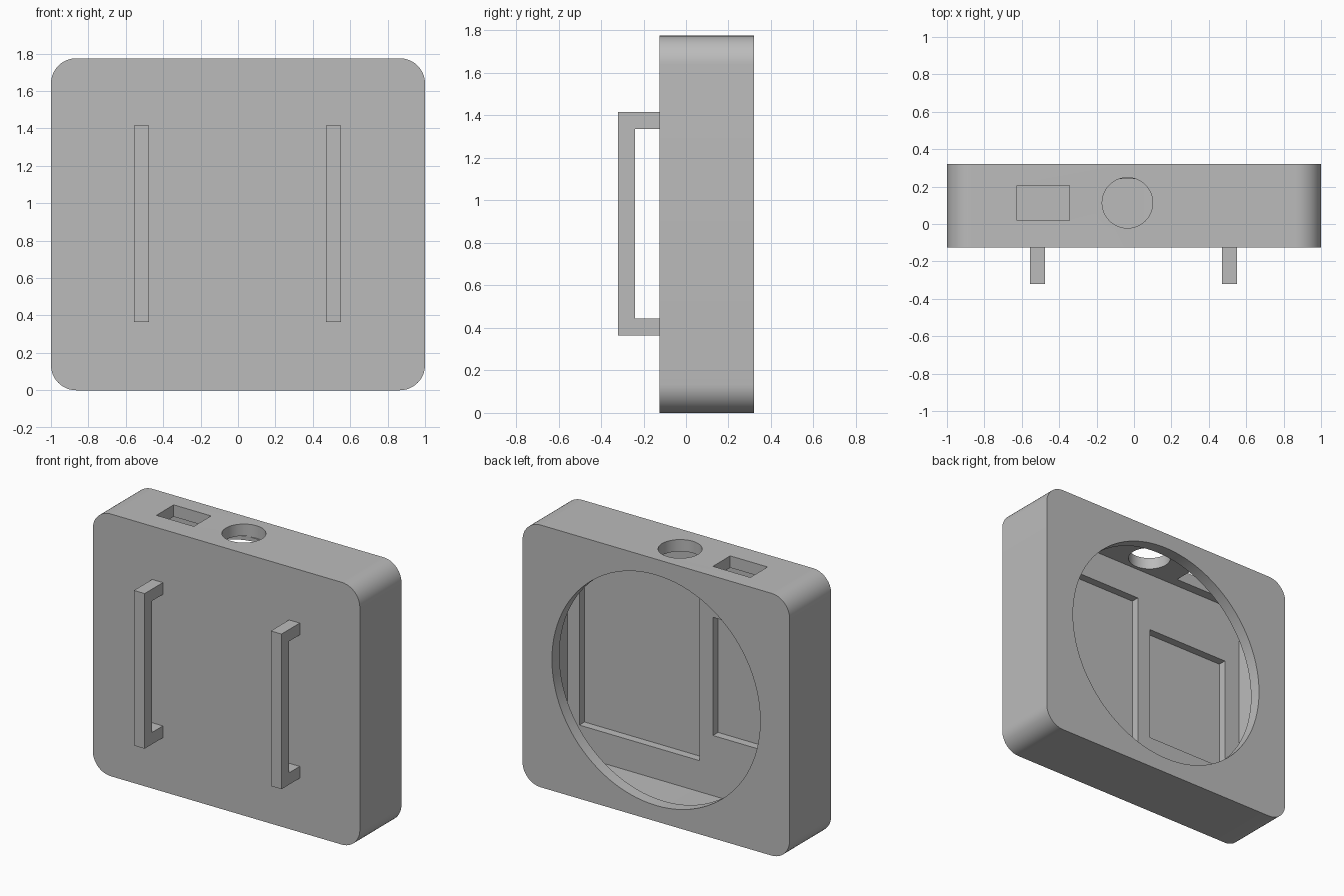
import bpy, bmesh
from math import pi, radians
from mathutils import Matrix, Vector

old = bpy.data.objects.get("Cube")
if old:
    bpy.data.objects.remove(old)

WIDTH, HEIGHT, WALL = 2.0, 1.775, 0.08
FRONT, BACK = -0.125, 0.32
MID_Z = HEIGHT / 2

grey = bpy.data.materials.new("plain grey")
grey.use_nodes = True
colour = (0.5, 0.5, 0.5, 1)
grey.diffuse_color = colour
grey.node_tree.nodes["Principled BSDF"].inputs["Base Color"].default_value = colour


def make(name, bm):
    bmesh.ops.recalc_face_normals(bm, faces=bm.faces)
    mesh = bpy.data.meshes.new(name)
    bm.to_mesh(mesh)
    bm.free()
    mesh.materials.append(grey)
    ob = bpy.data.objects.new(name, mesh)
    bpy.context.collection.objects.link(ob)
    return ob


def box(name, low, high, radius=0):
    """Box between two corners, with its front-to-back edges rounded."""
    low, high = Vector(low), Vector(high)
    bm = bmesh.new()
    bmesh.ops.create_cube(bm, size=1)
    bmesh.ops.scale(bm, vec=high - low, verts=bm.verts)
    bmesh.ops.translate(bm, vec=(low + high) / 2, verts=bm.verts)
    if radius:
        edges = [e for e in bm.edges
                 if abs(e.verts[0].co.y - e.verts[1].co.y) > 0.01]
        bmesh.ops.bevel(bm, geom=edges, offset=radius, segments=12,
                        profile=0.5, affect='EDGES')
    return make(name, bm)


def cylinder(name, centre, radius, depth, turn=0):
    bm = bmesh.new()
    bmesh.ops.create_cone(bm, cap_ends=True, segments=96, radius1=radius,
                          radius2=radius, depth=depth,
                          matrix=Matrix.Translation(centre) @ Matrix.Rotation(turn, 4, 'X'))
    return make(name, bm)


def cut(target, cutter):
    """Subtract the cutter for good, then drop it."""
    cutter.hide_render = True
    mod = target.modifiers.new("cut", 'BOOLEAN')
    mod.operation = 'DIFFERENCE'
    mod.solver = 'EXACT'
    mod.object = cutter
    bpy.context.view_layer.objects.active = target
    bpy.ops.object.modifier_apply(modifier=mod.name)
    bpy.data.objects.remove(cutter)


# Hollow rounded housing
side = WIDTH / 2
inside = FRONT + WALL
housing = box("housing", (-side, FRONT, 0), (side, BACK, HEIGHT), 0.135)
cut(housing, box("cavity", (WALL - side, inside, WALL),
                 (side - WALL, BACK - WALL, HEIGHT - WALL), 0.055))

# Round opening in the back
cut(housing, cylinder("back_opening", (0, BACK, MID_Z), 0.78, 0.3, pi / 2))

# Rectangular port and round hole in the top
cut(housing, box("port", (-0.625, 0.02, HEIGHT - 0.12), (-0.345, 0.205, HEIGHT + 0.1)))
cut(housing, cylinder("top_hole", (-0.035, 0.113, HEIGHT), 0.135, 2 * WALL + 0.01))

# Two shallow pockets on the inner side of the front wall
for x1, x2, half_height in ((-0.07, 0.83, 0.597), (-0.80, -0.17, 0.4)):
    cut(housing, box("pocket", (x1, inside - 0.055, MID_Z - half_height),
                     (x2, inside + 0.05, MID_Z + half_height)))

# Bracket handles on the front
handle_front, bar, low, high = -0.32, 0.08, 0.365, 1.415
root = FRONT + 0.005
profile = [(root, low), (handle_front, low), (handle_front, high), (root, high),
           (root, high - bar), (handle_front + bar, high - bar),
           (handle_front + bar, low + bar), (root, low + bar)]
for name, x in (("right_handle", -0.555), ("left_handle", 0.47)):
    bm = bmesh.new()
    face = bm.faces.new([bm.verts.new((x, y, z)) for y, z in profile])
    grown = bmesh.ops.extrude_face_region(bm, geom=[face])
    bmesh.ops.translate(bm, vec=(bar, 0, 0),
                        verts=[v for v in grown["geom"] if isinstance(v, bmesh.types.BMVert)])
    make(name, bm)

# Smooth curves, sharp corners
bpy.ops.object.select_all(action='DESELECT')
housing.select_set(True)
bpy.context.view_layer.objects.active = housing
bpy.ops.object.shade_smooth_by_angle(angle=radians(30))
